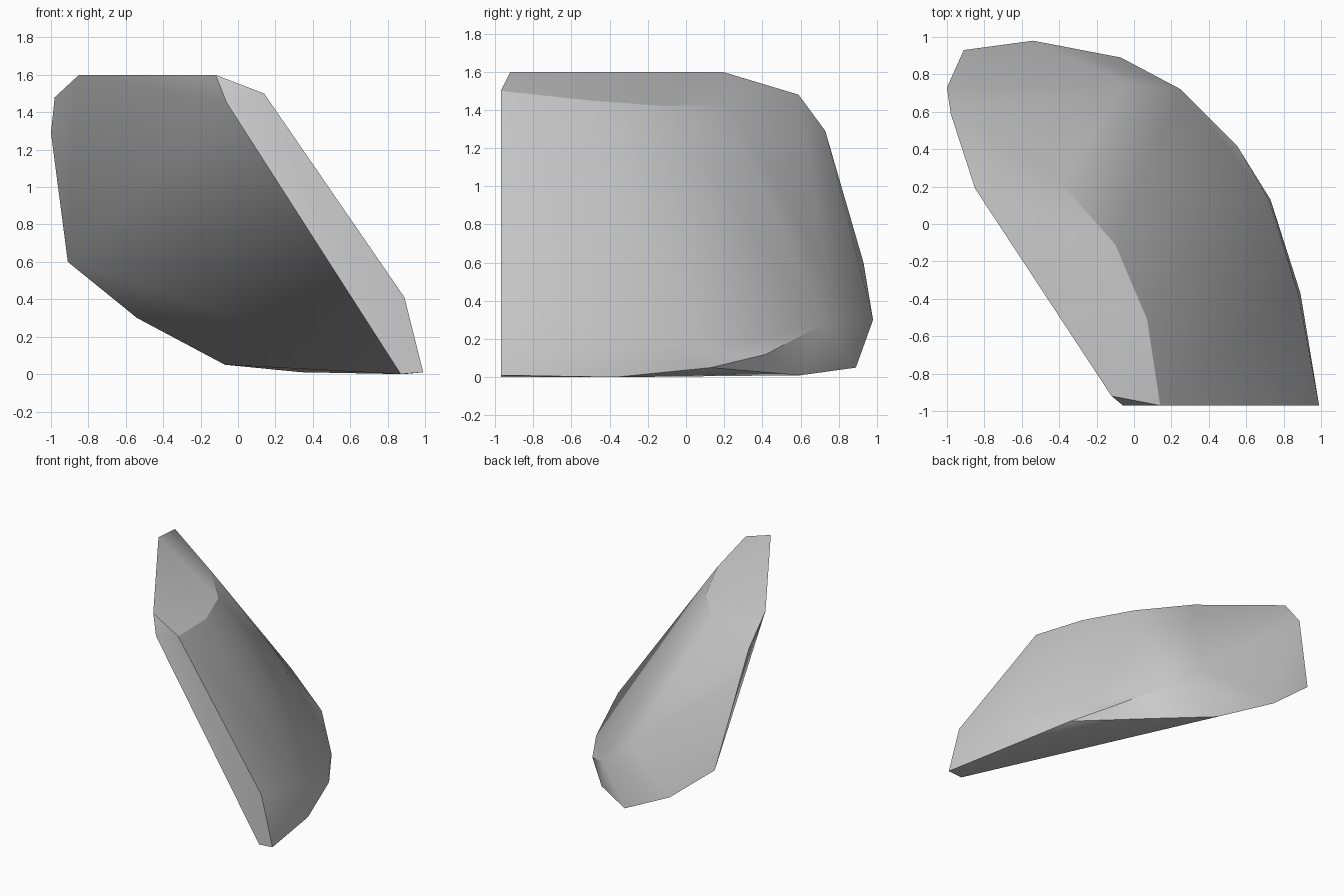
import bpy
import bmesh
import math

# Remove the default object
default = bpy.data.objects.get("Cube")
if default:
    bpy.data.objects.remove(default, do_unlink=True)


def make_material(name, color):
    material = bpy.data.materials.new(name)
    material.use_nodes = True
    material.diffuse_color = color
    shader = next(n for n in material.node_tree.nodes if n.type == "BSDF_PRINCIPLED")
    shader.inputs["Base Color"].default_value = color
    return material


def make_convex_shell(name, outlines, material, sharp_angle):
    """Wrap a tight convex skin around the given corner outlines."""
    bm = bmesh.new()
    for outline in outlines:
        for corner in outline:
            bm.verts.new(corner)
    hull = bmesh.ops.convex_hull(bm, input=bm.verts)
    unused = {v for v in hull["geom_interior"] + hull["geom_unused"]
              if isinstance(v, bmesh.types.BMVert)}
    bmesh.ops.delete(bm, geom=list(unused), context="VERTS")
    # Merge nearly coplanar triangles into clean flat facets
    bmesh.ops.dissolve_limit(bm, angle_limit=math.radians(1),
                             verts=bm.verts, edges=bm.edges)
    bmesh.ops.recalc_face_normals(bm, faces=bm.faces)

    mesh = bpy.data.meshes.new(name)
    bm.to_mesh(mesh)
    bm.free()
    mesh.materials.append(material)
    shell = bpy.data.objects.new(name, mesh)
    bpy.context.collection.objects.link(shell)

    bpy.ops.object.select_all(action="DESELECT")
    shell.select_set(True)
    bpy.context.view_layer.objects.active = shell
    bpy.ops.object.shade_smooth_by_angle(angle=math.radians(sharp_angle))
    return shell


# Flat cut at the front end
front_end = [(.14, -.97, 1.5), (.89, -.97, .41), (.99, -.97, .01),
             (.87, -.97, 0), (-.06, -.97, 1.45)]
# Straight upper edge above the inner face
top_ridge = [(-.12, -.92, 1.6), (-.85, .19, 1.6)]
# Rounded shoulder where the top meets the outer face
shoulder = [(.07, -.51, 1.45), (-.1, -.11, 1.42), (-.39, .22, 1.43)]
# Rounded back end, from the top down to the base
back_end = [(-.98, .59, 1.48), (-1, .73, 1.29), (-.91, .93, .6),
            (-.54, .98, .3), (-.07, .89, .05)]
# Bulging outer face
outer_bulge = [(-.04, .75, .53), (.25, .72, .28), (.72, .13, .14), (.88, -.38, .25)]
# Curved lower rim
lower_rim = [(.34, .6, .01), (.55, .42, .12), (.73, .13, .05), (.89, -.37, 0)]

stone = make_material("stone grey", (.6, .6, .6, 1))
make_convex_shell("curved_slab",
                  [front_end, top_ridge, shoulder, back_end, outer_bulge, lower_rim],
                  stone, 30)
